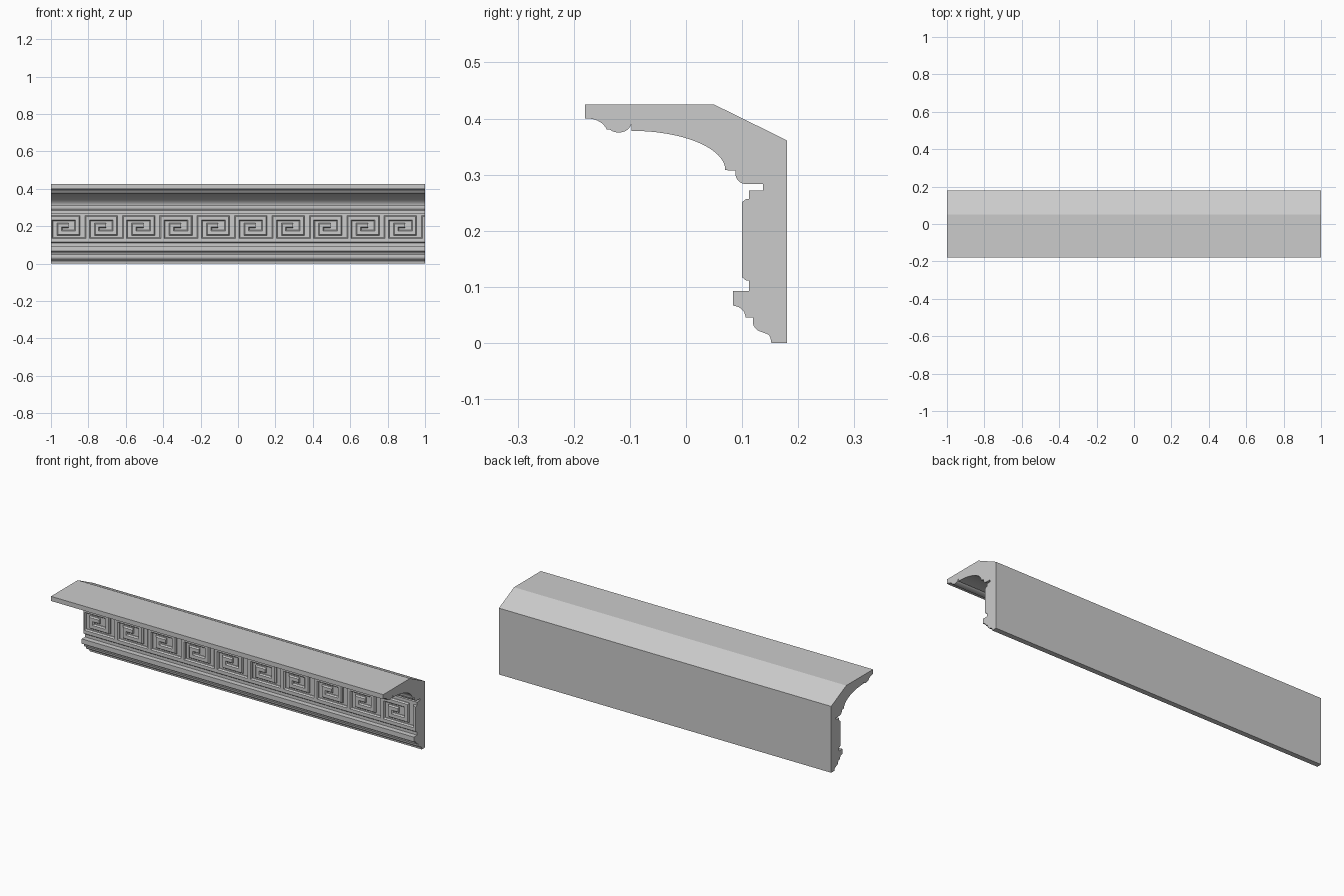
import bpy, bmesh, math
from mathutils import Vector

if "Cube" in bpy.data.objects:
    bpy.data.objects.remove(bpy.data.objects["Cube"])


def arc(cy, cz, ry, rz, a0, a1, n=8):
    """Points on an elliptical arc in the y-z section, angles in degrees."""
    return [(cy + ry * math.cos(math.radians(a0 + (a1 - a0) * i / n)),
             cz + rz * math.sin(math.radians(a0 + (a1 - a0) * i / n)))
            for i in range(n + 1)]


def finish(bm, name):
    bmesh.ops.recalc_face_normals(bm, faces=bm.faces[:])
    me = bpy.data.meshes.new(name)
    bm.to_mesh(me)
    bm.free()
    ob = bpy.data.objects.new(name, me)
    bpy.context.collection.objects.link(ob)
    bpy.ops.object.select_all(action='DESELECT')
    bpy.context.view_layer.objects.active = ob
    ob.select_set(True)
    bpy.ops.object.shade_smooth_by_angle(angle=math.radians(25))
    return ob


# Cornice section: back and top, then mouldings from the foot upward
profile = [(-0.18, 0.425), (0.05, 0.425), (0.18, 0.361), (0.18, 0.0), (0.152, 0.0)]
profile += arc(0.140, 0.006, 0.011, 0.011, 0, 80, 5)            # foot bead
profile += arc(0.140, 0.038, 0.021, 0.019, 255, 180, 6)         # foot cyma
profile += [(0.119, 0.045), (0.106, 0.045)]
profile += arc(0.084, 0.045, 0.022, 0.021, 10, 85, 7)           # lower ovolo
profile += [(0.084, 0.067), (0.084, 0.093), (0.112, 0.093),
            (0.112, 0.272), (0.137, 0.272), (0.137, 0.283)]
profile += arc(0.108, 0.302, 0.020, 0.019, 270, 180, 8)         # ovolo under cove
profile += [(0.088, 0.307)]
profile += arc(-0.097, 0.308, 0.167, 0.070, 0, 90, 24)          # large cove
profile += [(-0.097, 0.390)]
profile += arc(-0.120, 0.392, 0.022, 0.017, 340, 225, 9)        # crown cyma
profile += arc(-0.175, 0.370, 0.036, 0.030, 20, 90, 7)
profile += [(-0.18, 0.400)]

bm = bmesh.new()
face = bm.faces.new([bm.verts.new((-1, y, z)) for y, z in profile])
ext = bmesh.ops.extrude_face_region(bm, geom=[face], use_keep_orig=True)
bmesh.ops.translate(bm, vec=(2, 0, 0),
                    verts=[g for g in ext['geom'] if isinstance(g, bmesh.types.BMVert)])
finish(bm, "cornice_moulding")


def sweep(bm, path, section):
    """Mitred sweep of (side offset, y) section along an x-z path."""
    pts = [Vector(p) for p in path]
    rings = []
    for i, p in enumerate(pts):
        d0 = (p - pts[i - 1]).normalized() if i else None
        d1 = (pts[i + 1] - p).normalized() if i < len(pts) - 1 else None
        d0, d1 = d0 or d1, d1 or d0
        n0, n1 = Vector((-d0.y, d0.x)), Vector((-d1.y, d1.x))
        m = (n0 + n1) / (1 + n0.dot(n1))
        rings.append([bm.verts.new((p.x + m.x * s, y, p.y + m.y * s)) for s, y in section])
    for a, b in zip(rings, rings[1:]):
        for j in range(len(section)):
            k = (j + 1) % len(section)
            bm.faces.new((a[j], a[k], b[k], b[j]))
    bm.faces.new(rings[0])
    bm.faces.new(rings[-1][::-1])


# Greek key frieze: ten repeats of a bevelled raised band, trimmed at the ends
band = [(-0.0145, 0.114), (-0.0145, 0.107), (-0.009, 0.100),
        (0.009, 0.100), (0.0145, 0.107), (0.0145, 0.114)]
r0, r1, r2, r3 = 0.126, 0.165, 0.204, 0.242
key = [(0.2, r0), (0, r0), (0, r3), (0.145, r3), (0.145, r1),
       (0.05, r1), (0.05, r2), (0.098, r2)]
bm = bmesh.new()
for i in range(11):
    x0 = -1.004 + 0.2 * i
    sweep(bm, [(x + x0, z) for x, z in key], band)
for side in (-1, 1):
    cut = bmesh.ops.bisect_plane(bm, geom=bm.verts[:] + bm.edges[:] + bm.faces[:],
                                 plane_co=(side, 0, 0), plane_no=(side, 0, 0),
                                 clear_outer=True)
    edges = [e for e in cut['geom_cut'] if isinstance(e, bmesh.types.BMEdge)]
    bmesh.ops.holes_fill(bm, edges=edges, sides=0)
finish(bm, "greek_key_frieze")
